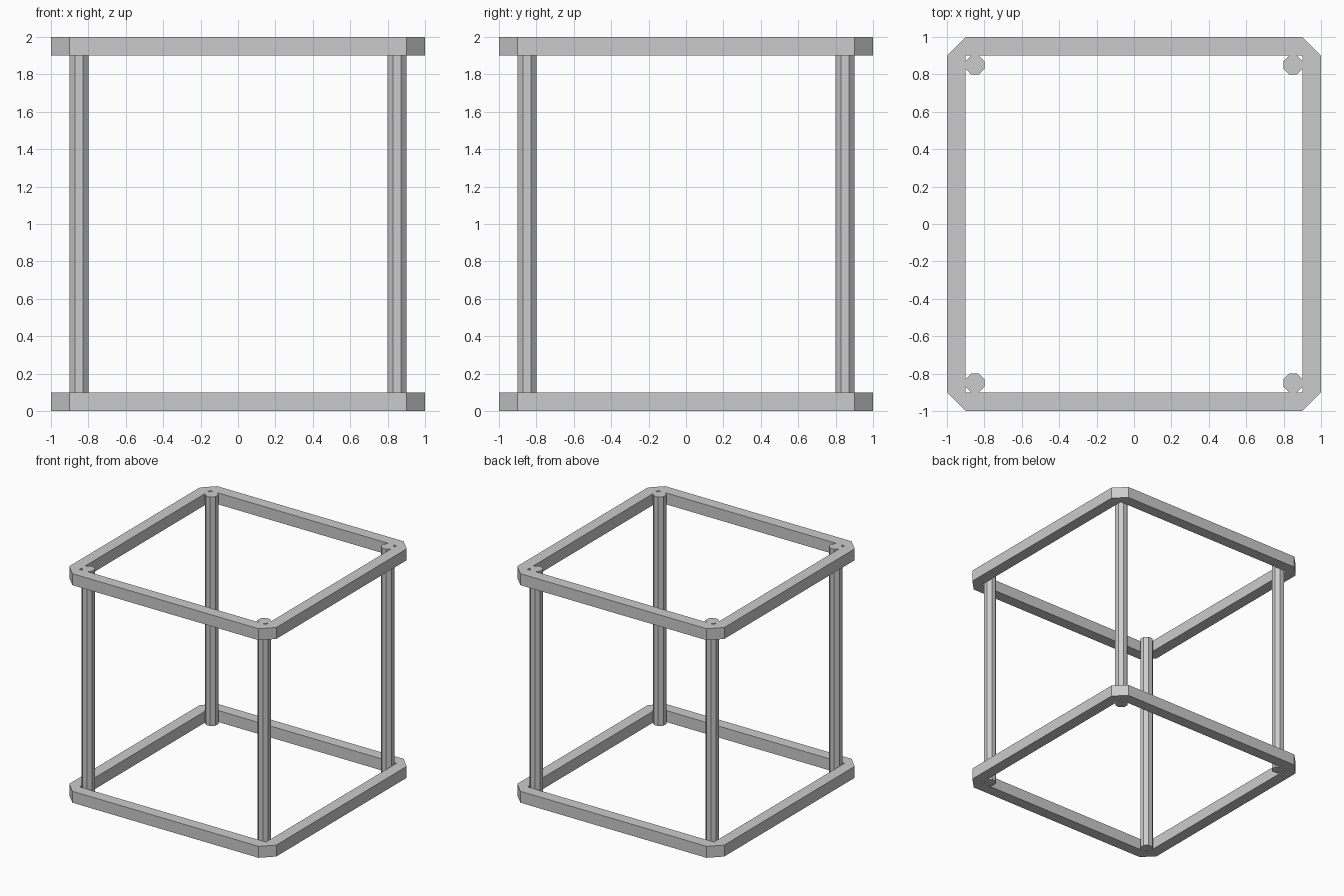
import bpy, bmesh, math

if "Cube" in bpy.data.objects:
    bpy.data.objects.remove(bpy.data.objects["Cube"])

OUT, INN, BAR, H = 1.0, 0.9, 0.1, 2.0


def square_frame(name, z):
    """Square ring with clipped outer corners, extruded upward from z."""
    bm = bmesh.new()
    inner, start, end = [], [], []
    for i in range(4):
        c, s = round(math.cos(i * math.pi / 2)), round(math.sin(i * math.pi / 2))
        turn = lambda x, y: bm.verts.new((x * c - y * s, x * s + y * c, z))
        inner.append(turn(-INN, -INN))
        start.append(turn(-INN, -OUT))
        end.append(turn(INN, -OUT))
    for i in range(4):
        j = (i + 1) % 4
        bm.faces.new((start[i], end[i], inner[j], inner[i]))  # straight bar
        bm.faces.new((end[i], start[j], inner[j]))            # clipped corner
    ext = bmesh.ops.extrude_face_region(bm, geom=bm.faces[:], use_keep_orig=True)
    top = [g for g in ext["geom"] if isinstance(g, bmesh.types.BMVert)]
    bmesh.ops.translate(bm, verts=top, vec=(0, 0, BAR))
    bmesh.ops.recalc_face_normals(bm, faces=bm.faces[:])
    mesh = bpy.data.meshes.new(name)
    bm.to_mesh(mesh)
    bm.free()
    bpy.context.collection.objects.link(bpy.data.objects.new(name, mesh))


# Bottom and top frames
square_frame("bottom_frame", 0)
square_frame("top_frame", H - BAR)

# Eight-sided posts tucked inside the corners, flats facing the axes
for side, x in (("left", -0.85), ("right", 0.85)):
    for end, y in (("front", -0.85), ("back", 0.85)):
        bpy.ops.mesh.primitive_cylinder_add(
            vertices=8, radius=0.05 / math.cos(math.pi / 8), depth=H,
            location=(x, y, H / 2), rotation=(0, 0, math.pi / 8))
        bpy.context.object.name = f"{end}_{side}_post"
